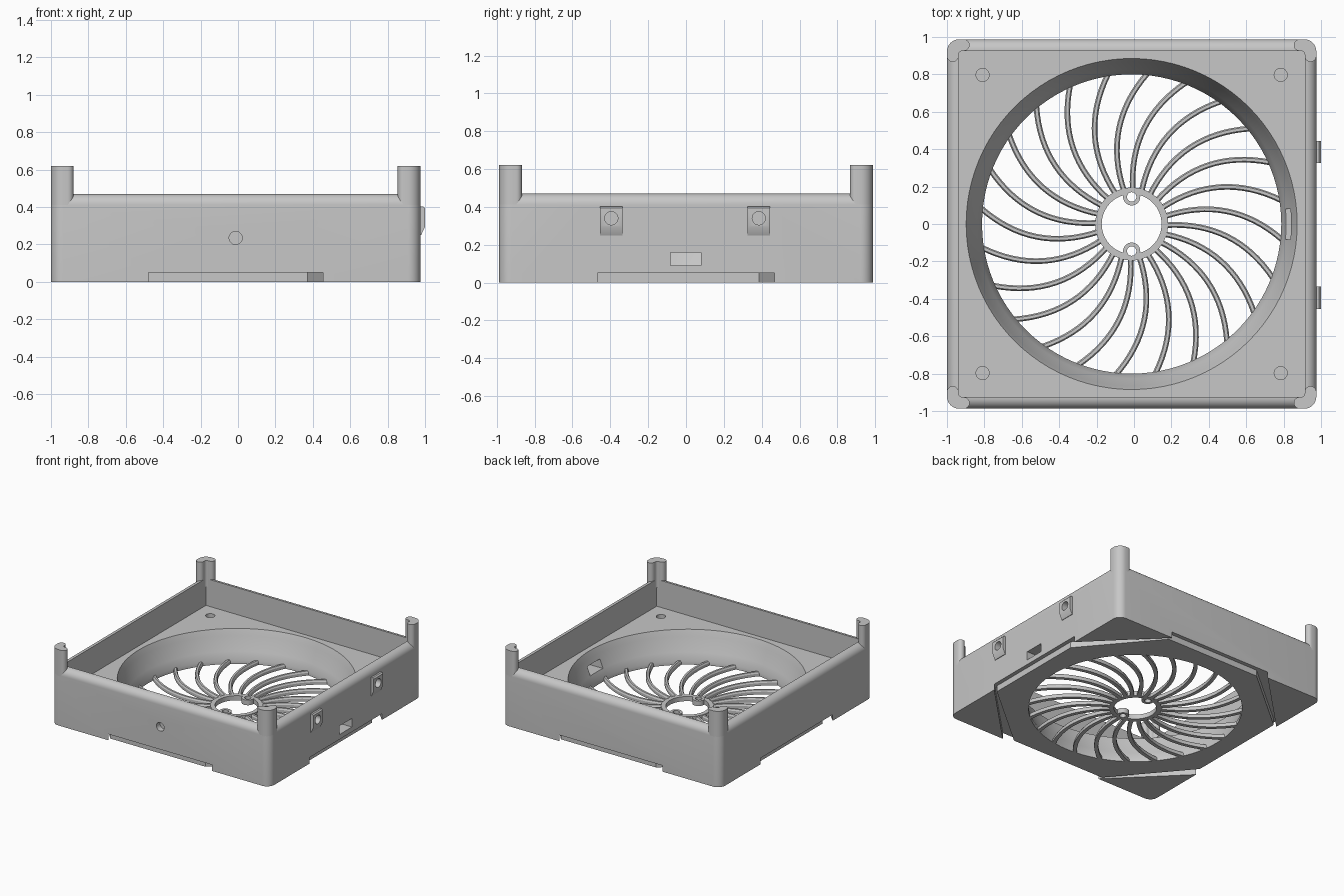
import bpy, bmesh, math
from mathutils import Vector, Matrix

cube = bpy.data.objects.get("Cube")
if cube:
    bpy.data.objects.remove(cube, do_unlink=True)

CX = -0.0125          # centre of the frame; the clips stick out on +x
HALF = 0.9875
FLOOR, WALL, POST = 0.25, 0.47, 0.62
RECESS = 0.05
THICK = 0.062
SIGNS = [(1, -1), (1, 1), (-1, 1), (-1, -1)]

grey = bpy.data.materials.new("light grey plastic")
grey.use_nodes = True
grey.diffuse_color = (0.57, 0.57, 0.57, 1)
grey.node_tree.nodes["Principled BSDF"].inputs["Base Color"].default_value = grey.diffuse_color


def finish(name, bm):
    bmesh.ops.recalc_face_normals(bm, faces=bm.faces)
    mesh = bpy.data.meshes.new(name)
    bm.to_mesh(mesh)
    bm.free()
    mesh.materials.append(grey)
    obj = bpy.data.objects.new(name, mesh)
    bpy.context.collection.objects.link(obj)
    return obj


def add_loft(bm, loops):
    """Skin a stack of closed loops and cap both ends."""
    rows = [[bm.verts.new(p) for p in loop] for loop in loops]
    n = len(rows[0])
    for a, b in zip(rows, rows[1:]):
        for i in range(n):
            j = (i + 1) % n
            bm.faces.new((a[i], a[j], b[j], b[i]))
    bm.faces.new(rows[0][::-1])
    bm.faces.new(rows[-1])


def loft(name, loops):
    bm = bmesh.new()
    add_loft(bm, loops)
    return finish(name, bm)


def prism(name, outline, z0, z1):
    return loft(name, [[(x, y, z) for x, y in outline] for z in (z0, z1)])


def arc(cx, cy, r, a0, a1, n):
    return [(cx + r * math.cos(math.radians(a0 + (a1 - a0) * i / n)),
             cy + r * math.sin(math.radians(a0 + (a1 - a0) * i / n))) for i in range(n + 1)]


def circle(x, y, r, n=32):
    return arc(x, y, r, 0, 360, n)[:-1]


def rounded_square(half, r):
    pts = []
    for q, (sx, sy) in enumerate([(1, 1), (-1, 1), (-1, -1), (1, -1)]):
        pts += arc(CX + sx * (half - r), sy * (half - r), r, q * 90, q * 90 + 90, 8)
    return pts


def four_fold(side):
    """Repeat the outline of the front side around the frame centre."""
    pts = []
    for _ in range(4):
        pts += [(x + CX, y) for x, y in side]
        side = [(-y, x) for x, y in side]
    return pts


def rod(name, r, start, end):
    """Cylinder between two points."""
    start, end = Vector(start), Vector(end)
    axis = end - start
    bm = bmesh.new()
    turn = axis.to_track_quat('Z', 'Y').to_matrix().to_4x4()
    bmesh.ops.create_cone(bm, cap_ends=True, segments=32, radius1=r, radius2=r,
                          depth=axis.length,
                          matrix=Matrix.Translation((start + end) / 2) @ turn)
    return finish(name, bm)


def combine(target, tool, operation):
    mod = target.modifiers.new(operation, 'BOOLEAN')
    mod.operation, mod.solver, mod.object = operation, 'EXACT', tool
    bpy.context.view_layer.objects.active = target
    bpy.ops.object.modifier_apply(modifier=mod.name)
    bpy.data.objects.remove(tool, do_unlink=True)


def cut(target, tool):
    combine(target, tool, 'DIFFERENCE')


def shade(obj):
    bpy.ops.object.select_all(action='DESELECT')
    obj.select_set(True)
    bpy.context.view_layer.objects.active = obj
    bpy.ops.object.shade_smooth_by_angle(angle=math.radians(30))


# Frame body with a rounded upper rim
FILLET = 0.058
levels = [(0, 0)]
for i in range(9):
    a = math.pi / 2 * i / 8
    levels.append((FILLET * (1 - math.cos(a)), WALL - FILLET + FILLET * math.sin(a)))
frame = loft("frame", [[(x, y, z) for x, y in rounded_square(HALF - d, 0.065 - d)]
                       for d, z in levels])

# Two wedge clips on the +x wall
CLIPS = (-0.395, 0.385)
wedge = [(0.95, 0.403), (0.99, 0.403), (1, 0.393), (1, 0.295), (0.979, 0.25), (0.95, 0.25)]
for y in CLIPS:
    combine(frame, loft("clip", [[(x, y + s * 0.06, z) for x, z in wedge] for s in (-1, 1)]), 'UNION')

# Open tray inside the walls
inner = HALF - THICK
cut(frame, prism("tray", [(CX + sx * inner, sy * inner) for sx, sy in SIGNS], FLOOR, 1))

# Underside recess leaving corner feet, then the set-back grille plate between them
FOOT, OUT, PLATE = 0.467, 1.1, 0.955
cut(frame, prism("recess", four_fold([(-FOOT, -HALF), (-FOOT, -OUT), (FOOT, -OUT), (FOOT, -HALF)]),
                 -0.1, RECESS))
combine(frame, prism("plate", four_fold([(-0.475, -PLATE), (0.385, -PLATE)]), 0, RECESS + 0.02),
        'UNION')

# Funnel-shaped air opening
lip = [(0.80, -0.1), (0.80, 0.03), (0.826, 0.09), (0.853, 0.16), (0.867, 0.2),
       (0.877, 0.23), (0.885, FLOOR), (0.885, 0.3)]
cut(frame, loft("funnel", [[(x, y, z) for x, y in circle(CX, 0, r, 96)] for r, z in lip]))

# Cable slot, screw holes and pin holes
cut(frame, prism("slot", [(0.7, -0.083), (1.1, -0.083), (1.1, 0.08), (0.7, 0.08)], 0.09, 0.16))
for sx, sy in SIGNS:
    x, y = CX + sx * 0.797, sy * 0.797
    cut(frame, rod("screw_hole", 0.035, (x, y, 0.12), (x, y, 0.4)))
cut(frame, rod("front_hole", 0.035, (CX, -1.1, 0.235), (CX, -0.94, 0.235)))
for y in CLIPS:
    cut(frame, rod("clip_hole", 0.035, (0.945, y, 0.34), (1.1, y, 0.34)))
shade(frame)

# L-shaped corner posts with rounded arm ends
ARM = 0.121
half_t = THICK / 2
profile = (arc(0.065, 0.065, 0.065, 180, 270, 8)
           + arc(ARM - half_t, half_t, half_t, -90, 90, 10)
           + arc(THICK + 0.02, THICK + 0.02, 0.02, 270, 180, 4)
           + arc(half_t, ARM - half_t, half_t, 0, 180, 10))
for sx, sy in SIGNS:
    side = ("back" if sy > 0 else "front") + ("_left" if sx > 0 else "_right")
    shade(prism(side + "_post", [(CX + sx * (HALF - x), sy * (HALF - y)) for x, y in profile],
                0.405, POST))

# Hub ring with two screw bosses
RIB_TOP = 0.038
hub = prism("hub", circle(CX, 0, 0.195, 64), 0, RIB_TOP)
cut(hub, prism("hub_opening", circle(CX, 0, 0.16, 64), -0.1, 0.2))
for s in (-1, 1):
    combine(hub, prism("boss", circle(CX, s * 0.145, 0.046), 0, RIB_TOP + 0.004), 'UNION')
for s in (-1, 1):
    cut(hub, prism("boss_hole", circle(CX, s * 0.145, 0.025), -0.1, 0.2))
shade(hub)

# Swept grille ribs between hub and opening
RIBS, STEPS, BULGE = 24, 16, 0.092
section = [(-0.015, 0), (0.015, 0), (0.015, 0.022), (0.008, RIB_TOP - 0.004),
           (-0.008, RIB_TOP - 0.004), (-0.015, 0.022)]
bm = bmesh.new()
for k in range(RIBS):
    base = math.radians(9 + 360 / RIBS * k)
    tip = Vector((0.81 * math.cos(base), 0.81 * math.sin(base)))
    a = base + math.radians(19)
    root = Vector((0.18 * math.cos(a), 0.18 * math.sin(a)))
    along = tip - root
    across = Vector((-along.y, along.x)).normalized()
    loops = []
    for i in range(STEPS + 1):
        t = i / STEPS
        p = root + along * t + across * BULGE * 4 * t * (1 - t)
        d = (along + across * BULGE * 4 * (1 - 2 * t)).normalized()
        n = Vector((-d.y, d.x))
        loops.append([(CX + p.x + n.x * w, p.y + n.y * w, z) for w, z in section])
    add_loft(bm, loops)
shade(finish("grille_ribs", bm))
